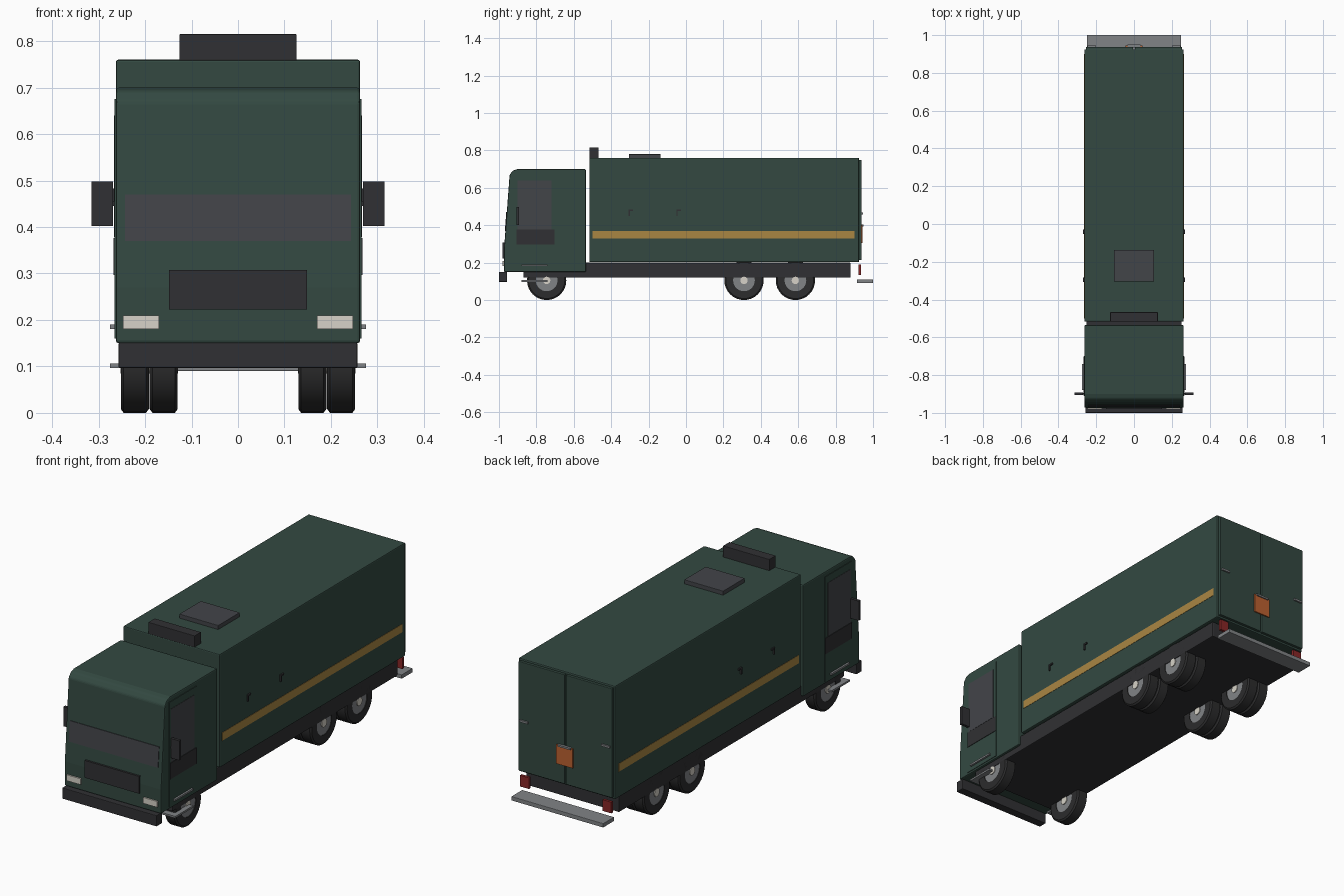
import bpy, bmesh, math
from mathutils import Matrix, Vector

if "Cube" in bpy.data.objects:
    bpy.data.objects.remove(bpy.data.objects["Cube"])


def material(name, r, g, b):
    m = bpy.data.materials.new(name)
    m.diffuse_color = (r, g, b, 1)
    m.use_nodes = True
    m.node_tree.nodes["Principled BSDF"].inputs["Base Color"].default_value = m.diffuse_color
    return m


GREEN = material("green_paint", 0.033, 0.066, 0.053)
DARK = material("dark_plastic", 0.03, 0.03, 0.033)
RUBBER = material("rubber", 0.025, 0.025, 0.026)
GLASS = material("dark_glass", 0.055, 0.058, 0.066)
STEEL = material("steel", 0.22, 0.23, 0.24)
YELLOW = material("yellow_stripe", 0.40, 0.24, 0.055)
LAMP = material("lamp", 0.68, 0.65, 0.58)
RED = material("red_lamp", 0.25, 0.02, 0.02)
ORANGE = material("orange_plate", 0.50, 0.12, 0.03)


def finish(bm, name, mat, bevel=0.0):
    bmesh.ops.recalc_face_normals(bm, faces=bm.faces)
    me = bpy.data.meshes.new(name)
    bm.to_mesh(me)
    bm.free()
    ob = bpy.data.objects.new(name, me)
    bpy.context.collection.objects.link(ob)
    me.materials.append(mat)
    if bevel:
        mod = ob.modifiers.new("bevel", "BEVEL")
        mod.width = bevel
        mod.segments = 2
        mod.limit_method = "ANGLE"
    return ob


def box(name, x, y, z, mat, bevel=0.0):
    """Box from (min, max) ranges."""
    bm = bmesh.new()
    bmesh.ops.create_cube(bm, size=1)
    for v in bm.verts:
        for i, r in enumerate((x, y, z)):
            v.co[i] = r[0] if v.co[i] < 0 else r[1]
    return finish(bm, name, mat, bevel)


def pair(name, x, y, z, mat, bevel=0.0):
    """Same box on both sides."""
    box("right_" + name, x, y, z, mat, bevel)
    box("left_" + name, (-x[1], -x[0]), y, z, mat, bevel)


def extrude_yz(name, pts, half, mat, bevel=0.0):
    """Side profile extruded across the width."""
    bm = bmesh.new()
    face = bm.faces.new([bm.verts.new((-half, y, z)) for y, z in pts])
    ext = bmesh.ops.extrude_face_region(bm, geom=[face])["geom"]
    bmesh.ops.translate(bm, vec=(2 * half, 0, 0),
                        verts=[g for g in ext if isinstance(g, bmesh.types.BMVert)])
    return finish(bm, name, mat, bevel)


def lathe_x(name, profile, loc, mat, steps=32):
    """Closed (x, radius) profile spun around the axle."""
    bm = bmesh.new()
    rings = []
    for i in range(steps):
        rot = Matrix.Rotation(2 * math.pi * i / steps, 3, "X")
        rings.append([bm.verts.new(rot @ Vector((x, 0, r))) for x, r in profile])
    n = len(profile)
    for i in range(steps):
        a, b = rings[i], rings[(i + 1) % steps]
        for j in range(n):
            k = (j + 1) % n
            bm.faces.new((a[j], a[k], b[k], b[j]))
    ob = finish(bm, name, mat)
    ob.location = loc
    for p in ob.data.polygons:
        p.use_smooth = True
    ob.data.set_sharp_from_angle(angle=math.radians(35))
    return ob


# Chassis, cab and cargo body
box("chassis", (-0.252, 0.252), (-0.87, 0.88), (0.12, 0.20), DARK, 0.004)
extrude_yz("cab", [(-0.535, 0.15), (-0.535, 0.70), (-0.90, 0.70), (-0.925, 0.693),
                   (-0.943, 0.67), (-0.973, 0.27), (-0.973, 0.15)], 0.263, GREEN, 0.006)
box("cargo_body", (-0.263, 0.263), (-0.517, 0.925), (0.203, 0.76), GREEN, 0.005)

# Cab front
box("front_bumper", (-0.257, 0.257), (-1.0, -0.957), (0.097, 0.151), DARK, 0.003)
extrude_yz("windscreen", [(-0.9685, 0.37), (-0.961, 0.47), (-0.94, 0.47), (-0.94, 0.37)],
           0.243, GLASS)
box("grille", (-0.148, 0.148), (-0.98, -0.95), (0.222, 0.307), DARK)
pair("headlight", (0.17, 0.247), (-0.98, -0.95), (0.181, 0.21), LAMP)

# Cab sides
pair("cab_door", (0.25, 0.2655), (-0.91, -0.70), (0.16, 0.676), GREEN)
pair("door_window", (0.25, 0.2668), (-0.90, -0.72), (0.378, 0.64), GLASS)
pair("door_panel", (0.25, 0.268), (-0.907, -0.702), (0.297, 0.376), DARK)
pair("mirror", (0.269, 0.315), (-0.906, -0.892), (0.402, 0.498), DARK)
pair("mirror_arm", (0.255, 0.272), (-0.902, -0.896), (0.445, 0.455), DARK)
pair("upper_step", (0.25, 0.275), (-0.88, -0.74), (0.181, 0.19), STEEL)
pair("lower_step", (0.20, 0.275), (-0.88, -0.74), (0.097, 0.106), STEEL)

# Roof parts
box("roof_light_bar", (-0.126, 0.126), (-0.517, -0.467), (0.758, 0.815), DARK, 0.002)
box("roof_hatch", (-0.106, 0.106), (-0.305, -0.137), (0.755, 0.78), GLASS, 0.002)

# Cargo sides
pair("stripe", (0.255, 0.2645), (-0.50, 0.90), (0.33, 0.37), YELLOW)
for i, y in enumerate((-0.295, -0.04)):
    pair(f"side_handle_{i}", (0.26, 0.27), (y - 0.012, y + 0.012), (0.475, 0.483), DARK)
    pair(f"side_latch_{i}", (0.26, 0.27), (y - 0.012, y - 0.005), (0.45, 0.483), DARK)

# Rear doors and fittings
pair("rear_door", (0.004, 0.254), (0.92, 0.938), (0.213, 0.75), GREEN, 0.002)
pair("rear_handle", (0.20, 0.245), (0.935, 0.946), (0.457, 0.467), STEEL)
box("rear_plate", (-0.045, 0.045), (0.935, 0.944), (0.305, 0.40), ORANGE)
box("rear_plate_clip", (-0.035, 0.035), (0.935, 0.95), (0.394, 0.403), STEEL)
pair("tail_light", (0.20, 0.248), (0.922, 0.935), (0.135, 0.19), RED)
box("rear_step", (-0.25, 0.25), (0.915, 1.0), (0.09, 0.11), STEEL, 0.002)

# Wheels: single front, dual rear
R, W = 0.105, 0.03
tyre = [(-W, 0.058), (-W, 0.097), (-W + 0.006, R), (W - 0.006, R), (W, 0.097), (W, 0.058)]
rim = [(-W + 0.003, 0.0), (-W + 0.003, 0.059), (W - 0.003, 0.059), (W - 0.003, 0.0)]
hub = [(-W - 0.001, 0.0), (-W - 0.001, 0.02), (W + 0.001, 0.02), (W + 0.001, 0.0)]


def solid(profile):
    return [(x, max(r, 0.0005)) for x, r in profile]


for axle, y, xs in (("front", -0.745, (0.222,)), ("middle", 0.31, (0.222, 0.16)),
                    ("rear", 0.585, (0.222, 0.16))):
    for s in (1, -1):
        for i, x in enumerate(xs):
            tag = f"{axle}_{'right' if s > 0 else 'left'}_{i}"
            loc = (s * x, y, R)
            lathe_x(tag + "_tyre", tyre, loc, RUBBER)
            lathe_x(tag + "_rim", solid(rim), loc, STEEL)
            lathe_x(tag + "_hub", solid(hub), loc, LAMP, 16)
